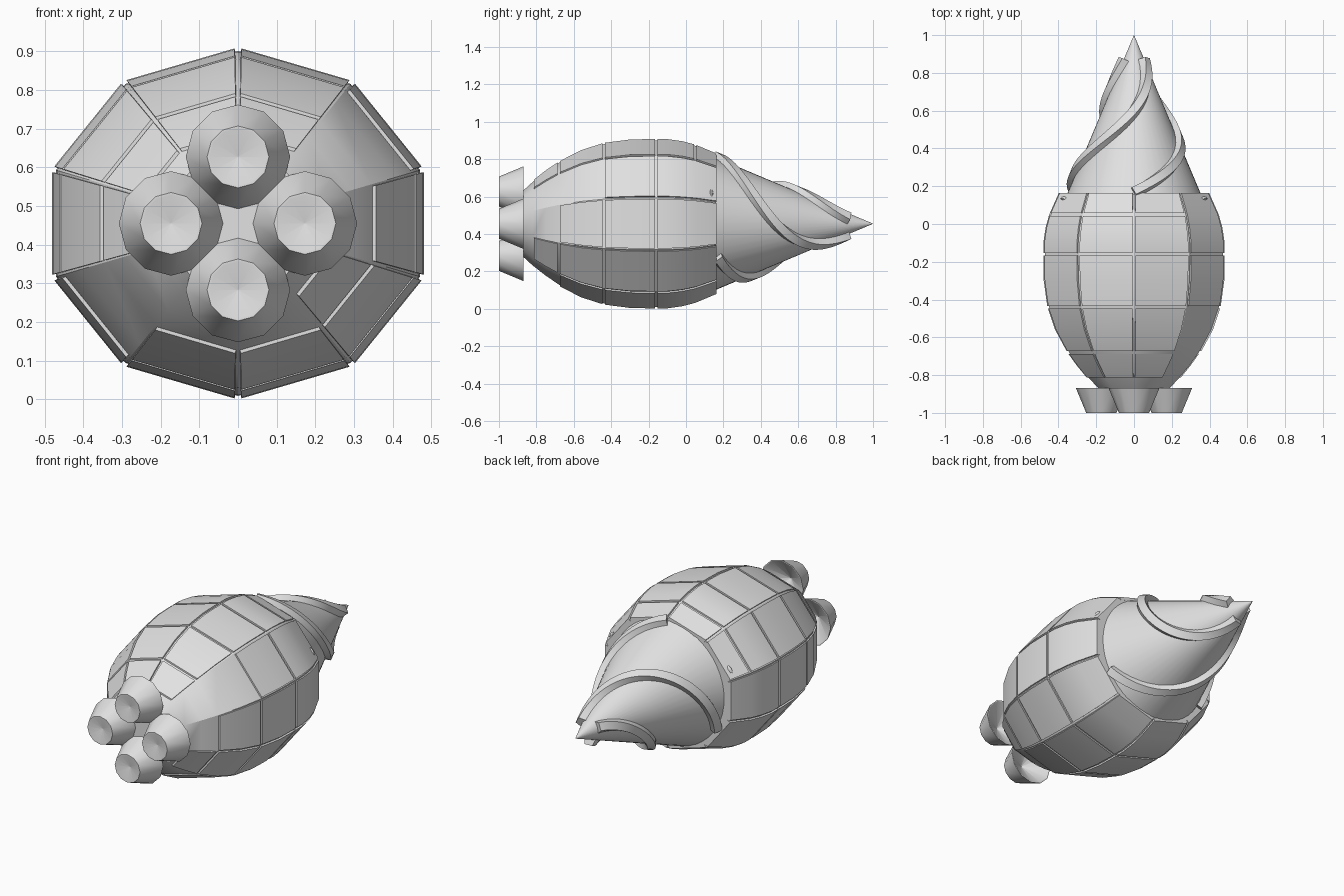
import bpy, bmesh, math
from mathutils import Vector

if "Cube" in bpy.data.objects:
    bpy.data.objects.remove(bpy.data.objects["Cube"])

CZ = 0.455           # height of the long axis
RX, RZ = 0.505, 0.455
SIDES = 10

metal = bpy.data.materials.new("light_grey_metal")
metal.use_nodes = True
metal.diffuse_color = (0.76, 0.76, 0.76, 1)
metal.node_tree.nodes["Principled BSDF"].inputs["Base Color"].default_value = (0.76, 0.76, 0.76, 1)


def finish(bm, name, angle=30):
    bmesh.ops.recalc_face_normals(bm, faces=bm.faces)
    mesh = bpy.data.meshes.new(name)
    bm.to_mesh(mesh)
    bm.free()
    mesh.materials.append(metal)
    ob = bpy.data.objects.new(name, mesh)
    bpy.context.collection.objects.link(ob)
    bpy.ops.object.select_all(action='DESELECT')
    bpy.context.view_layer.objects.active = ob
    ob.select_set(True)
    bpy.ops.object.shade_smooth_by_angle(angle=math.radians(angle))


def loft(bm, loops):
    """Skin a list of closed point loops of equal length and cap both ends."""
    rings = [[bm.verts.new(p) for p in loop] for loop in loops]
    n = len(rings[0])
    for a, b in zip(rings, rings[1:]):
        for i in range(n):
            j = (i + 1) % n
            bm.faces.new((a[i], a[j], b[j], b[i]))
    bm.faces.new(rings[0])
    bm.faces.new(rings[-1])


def circle(r, y, n, x=0, z=CZ, start=0):
    return [(x + r * math.cos(start + math.tau * i / n), y,
             z + r * math.sin(start + math.tau * i / n)) for i in range(n)]


# Hull profile: position along the axis, relative radius
PROFILE = [(-.87, .41), (-.82, .51), (-.75, .63), (-.68, .735), (-.56, .87), (-.44, .955),
           (-.3, .995), (-.2, 1), (-.1, 1), (-.02, .975), (.05, .935), (.16, .83)]


def radius(y):
    for (y0, r0), (y1, r1) in zip(PROFILE, PROFILE[1:]):
        if y <= y1:
            return r0 + (r1 - r0) * (y - y0) / (y1 - y0)
    return PROFILE[-1][1]


def corner(k, y, f):
    a = math.radians(18 + 36 * k)
    return Vector((RX * f * math.cos(a), y, CZ + RZ * f * math.sin(a)))


# Ten-sided inner hull
bm = bmesh.new()
loft(bm, [[corner(k, y, f - .02) for k in range(SIDES)] for y, f in PROFILE])
finish(bm, "hull")


# Raised armour panels, flat across and curved along the hull
def panel(bm, k, y0, y1):
    gap = .007
    a, b = y0 + gap, y1 - gap
    ys = [a] + [y for y, _ in PROFILE if a + .01 < y < b - .01] + [b]
    loops = []
    for y in ys:
        f = radius(y)
        loop = []
        for level, edge in ((f - .04, .02), (f, .03)):
            p, q = corner(k, y, level), corner(k + 1, y, level)
            ends = [p.lerp(q, edge), q.lerp(p, edge)]
            loop += ends if not loop else ends[::-1]
        loops.append(loop)
    loft(bm, loops)


EVERY = set(range(SIDES))
ROWS = [(-.82, -.68, {1, 2, 3, 4, 8}),
        (-.68, -.44, EVERY - {0, 5}),
        (-.44, -.16, EVERY)]
SPLIT_REAR = {1, 2, 3}
bm = bmesh.new()
for y0, y1, sectors in ROWS:
    for k in sectors:
        panel(bm, k, y0, y1)
for k in range(SIDES):
    if k in SPLIT_REAR:
        panel(bm, k, -.16, .05)
        panel(bm, k, .05, .17)
    else:
        panel(bm, k, -.16, .17)
finish(bm, "armour_panels")

# Drill cone
BASE_Y, BASE_R = .14, .362
bm = bmesh.new()
loft(bm, [circle(BASE_R, BASE_Y, 48), circle(BASE_R * .5, .57, 48), circle(.0005, 1, 48)])
finish(bm, "drill_cone")


# Three spiral blades that straighten toward the tip
def blade_point(start, t):
    y = .165 + .705 * t
    a = math.radians(start - 180 * t * (1.23 - .23 * t))
    r = BASE_R * (1 - y) / (1 - BASE_Y)
    return Vector((r * math.cos(a), y, CZ + r * math.sin(a)))


STEPS = 40
for n in range(3):
    start = 90 + 120 * n
    bm = bmesh.new()
    loops = []
    for i in range(STEPS + 1):
        t = i / STEPS
        c = blade_point(start, t)
        along = (blade_point(start, t + .01) - blade_point(start, t - .01)).normalized()
        out = Vector((c.x, 0, c.z - CZ)).normalized()
        out = (out + Vector((0, .4, 0))).normalized()
        side = along.cross(out).normalized()
        loops.append([c + side * s + out * h for s, h in
                      ((-.034, -.02), (.034, -.02), (.022, .03), (-.022, .03))])
    loft(bm, loops)
    finish(bm, f"spiral_blade_{n + 1}", 40)

# Four flared thruster nozzles, hollow at the wide end and dished at the narrow end
for n, (dx, dz) in enumerate(((1, 0), (0, 1), (-1, 0), (0, -1))):
    x, z = dx * .173, CZ + dz * .172
    bm = bmesh.new()
    loft(bm, [circle(r, y, 12, x, z) for r, y in
              ((.001, -.95), (.13, -.868), (.135, -.868), (.08, -1), (.073, -1), (.001, -.975))])
    finish(bm, f"nozzle_{n + 1}", 29)

# Small lugs behind the hull rim
for side in (-1, 1):
    bm = bmesh.new()
    bmesh.ops.create_uvsphere(bm, u_segments=12, v_segments=8, radius=.034)
    for v in bm.verts:
        v.co = Vector((v.co.x + side * .355, v.co.y * .4 + .135, v.co.z + .605))
    finish(bm, "left_lug" if side > 0 else "right_lug")
